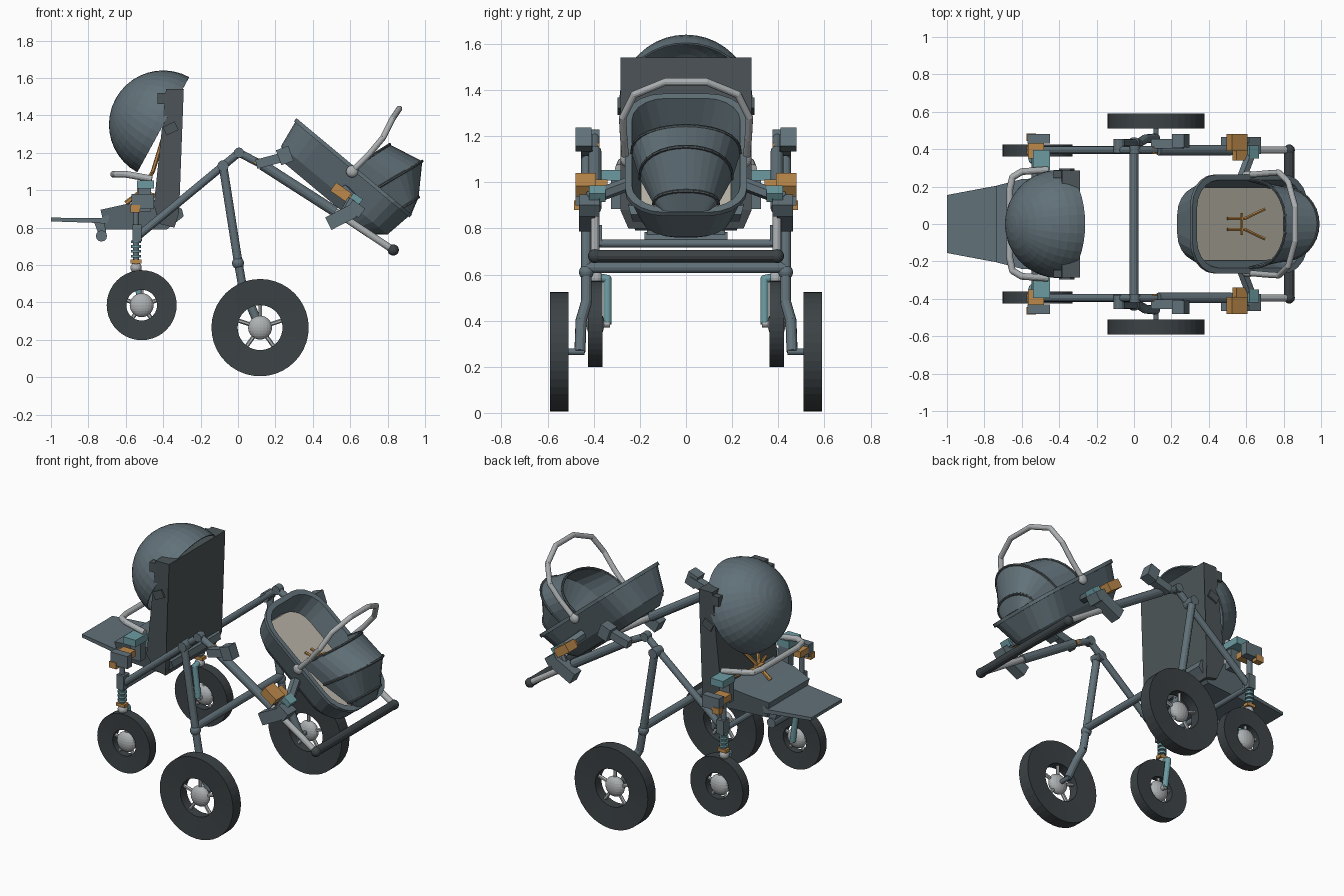
import bpy, bmesh, math
from mathutils import Matrix, Vector

if "Cube" in bpy.data.objects:
    bpy.data.objects.remove(bpy.data.objects["Cube"])


def material(name, rgb):
    m = bpy.data.materials.new(name)
    m.use_nodes = True
    m.diffuse_color = (*rgb, 1)
    m.node_tree.nodes["Principled BSDF"].inputs["Base Color"].default_value = (*rgb, 1)
    return m


SLATE = material("slate", (.12, .165, .19))
CHARCOAL = material("charcoal", (.075, .092, .1))
BLACK = material("tyre black", (.045, .055, .06))
SILVER = material("silver", (.42, .44, .45))
ORANGE = material("orange", (.5, .25, .07))
TEAL = material("teal", (.15, .33, .36))
CREAM = material("cream", (.5, .47, .4))
SIDES = (("left", 1), ("right", -1))


def finish(name, bm, mat, thick=0):
    bmesh.ops.recalc_face_normals(bm, faces=bm.faces)
    me = bpy.data.meshes.new(name)
    bm.to_mesh(me)
    bm.free()
    me.materials.append(mat)
    ob = bpy.data.objects.new(name, me)
    bpy.context.collection.objects.link(ob)
    if thick:
        ob.modifiers.new("thickness", "SOLIDIFY").thickness = thick
    return ob


def tube(name, pts, r, mat, sides=12):
    """Round bar through the points, with ball joints at the bends."""
    bm = bmesh.new()
    pts = [Vector(p) for p in pts]
    for a, b in zip(pts, pts[1:]):
        rot = (b - a).to_track_quat('Z', 'Y').to_matrix().to_4x4()
        bmesh.ops.create_cone(bm, cap_ends=True, segments=sides, radius1=r, radius2=r,
                              depth=(b - a).length, matrix=Matrix.Translation((a + b) / 2) @ rot)
    for p in pts[1:-1]:
        bmesh.ops.create_uvsphere(bm, u_segments=sides, v_segments=8, radius=r,
                                  matrix=Matrix.Translation(p))
    return finish(name, bm, mat)


def ball(name, c, r, mat, flat=1):
    bm = bmesh.new()
    bmesh.ops.create_uvsphere(bm, u_segments=20, v_segments=12, radius=r,
                              matrix=Matrix.Translation(c) @ Matrix.Diagonal((1, flat, 1, 1)))
    return finish(name, bm, mat)


def box(name, c, size, mat, tilt=0):
    """Box whose x end is raised by tilt degrees."""
    bm = bmesh.new()
    bmesh.ops.create_cube(bm, size=1, matrix=Matrix.Translation(c) @
                          Matrix.Rotation(-math.radians(tilt), 4, 'Y') @ Matrix.Diagonal((*size, 1)))
    return finish(name, bm, mat)


def loft(name, rings, mat, closed=True, cap=(), loop=False, matrix=Matrix(), thick=0):
    bm = bmesh.new()
    vs = [[bm.verts.new(matrix @ Vector(p)) for p in ring] for ring in rings]
    for a, b in zip(vs, vs[1:] + (vs[:1] if loop else [])):
        for i in range(len(a) if closed else len(a) - 1):
            j = (i + 1) % len(a)
            bm.faces.new((a[i], a[j], b[j], b[i]))
    for k in cap:
        bm.faces.new(vs[k])
    return finish(name, bm, mat, thick)


def slab(name, profile, mat):
    """Side profile of (x, z, half width) points, closed across y."""
    rings = [[(x, s * w, z) for x, z, w in profile] for s in (-1, 1)]
    return loft(name, rings, mat, cap=(0, 1))


def wheel(name, x, y, z, r, hole, half, spokes):
    prof = ((r, -half), (r, half), (hole, half * .8), (hole, -half * .8))
    angles = [math.tau * i / 40 for i in range(40)]
    loft(name + "_tyre", [[(x + q * math.cos(a), y + h, z + q * math.sin(a)) for a in angles]
                          for q, h in prof], BLACK, loop=True)
    ball(name + "_hub", (x, y, z), .064, SILVER, .6)
    for k in range(spokes):
        a = math.tau * (k + .25) / spokes
        d = Vector((math.cos(a), 0, math.sin(a)))
        c = Vector((x, y, z))
        tube(f"{name}_spoke_{k}", (c + d * .03, c + d * (hole + .01)), .011, SILVER, 6)


# Running gear, frame and adapters, one set per side
for side, s in SIDES:
    def n(part):
        return f"{part}_{side}"
    wheel(n("large_wheel"), .118, s * .55, .265, .26, .12, .04, 5)
    wheel(n("small_wheel"), -.515, s * .393, .385, .187, .082, .032, 5)
    # Large wheel leg
    tube(n("leg"), ((-.08, s * .432, 1.13), (0, s * .432, .62), (.025, s * .432, .48)), .023, SLATE)
    tube(n("leg_foot"), ((.025, s * .432, .48), (.06, s * .455, .40), (.118, s * .46, .265)), .024, SLATE)
    tube(n("axle"), ((.118, s * .44, .265), (.118, s * .55, .265)), .014, SLATE)
    ball(n("leg_collar"), (0, s * .432, .61), .032, SLATE)
    # Folding frame bars
    tube(n("frame_bar"), ((-.54, s * .395, .75), (-.08, s * .395, 1.13), (.005, s * .395, 1.2),
                          (.12, s * .395, 1.14)), .021, SLATE)
    tube(n("hinge"), ((.005, s * .375, 1.2), (.005, s * .42, 1.2)), .028, SLATE)
    tube(n("leg_hinge"), ((-.08, s * .38, 1.13), (-.08, s * .455, 1.13)), .03, SLATE)
    tube(n("handle_arm"), ((.13, s * .395, 1.135), (.52, s * .395, .885)), .028, SLATE)
    tube(n("handle_slider"), ((.5, s * .395, .898), (.83, s * .395, .68)), .019, SILVER)
    ball(n("handle_end"), (.83, s * .395, .68), .03, BLACK)
    # Upper and lower frame adapters
    box(n("upper_adapter"), (.18, s * .43, 1.16), (.17, .05, .05), SLATE, 15)
    box(n("upper_adapter_block"), (.25, s * .445, 1.185), (.07, .07, .085), SLATE, 20)
    box(n("hinge_button"), (.105, s * .395, 1.15), (.03, .04, .03), ORANGE, -35)
    box(n("lower_adapter"), (.55, s * .43, .855), (.15, .07, .075), SLATE, 27)
    box(n("lower_adapter_block"), (.63, s * .42, .9), (.08, .09, .06), SLATE, -35)
    # Basket mount
    box(n("basket_clip"), (.55, s * .435, .99), (.1, .09, .055), ORANGE, -35)
    box(n("basket_clip_tab"), (.57, s * .37, .975), (.08, .06, .035), ORANGE, -35)
    box(n("basket_catch"), (.63, s * .385, .95), (.06, .07, .045), TEAL, -35)
    tube(n("basket_arm"), ((.57, s * .23, 1.0), (.63, s * .39, .94)), .03, SLATE, 6)
    tube(n("basket_post"), ((.61, s * .41, .95), (.56, s * .42, .86)), .025, SLATE, 8)
    # Seat mount
    box(n("seat_clip"), (-.525, s * .40, .945), (.085, .1, .04), ORANGE)
    box(n("seat_clip_block"), (-.51, s * .455, .94), (.12, .05, .08), SLATE)
    box(n("seat_clip_tab"), (-.55, s * .465, .9), (.05, .04, .04), ORANGE)
    box(n("seat_bracket"), (-.495, s * .335, 1.03), (.09, .12, .045), TEAL)
    box(n("seat_strut"), (-.5, s * .3, .96), (.07, .05, .15), SLATE)
    # Suspension fork of the small wheel
    tube(n("fork_post"), ((-.545, s * .395, .6), (-.545, s * .395, .93)), .017, SLATE)
    box(n("fork_block"), (-.54, s * .395, .77), (.05, .06, .09), SLATE)
    for k in range(4):
        z = .64 + k * .026
        tube(n(f"spring_{k}"), ((-.545, s * .395, z), (-.545, s * .395, z + .014)), .027, TEAL)
    box(n("fork_button"), (-.545, s * .395, .618), (.06, .04, .02), ORANGE)
    ball(n("fork_ball"), (-.545, s * .39, .585), .03, SILVER)
    tube(n("fork_arm"), ((-.545, s * .39, .59), (-.545, s * .34, .58), (-.52, s * .34, .385)), .018, TEAL)
    tube(n("fork_axle"), ((-.515, s * .33, .385), (-.515, s * .40, .385)), .014, SILVER)
    # Seat details
    box(n("backrest_wing"), (-.405, s * .265, 1.49), (.05, .04, .06), CHARCOAL)
    box(n("backrest_hook"), (-.36, s * .29, 1.33), (.07, .012, .05), CHARCOAL, 25)
    tube(n("shoulder_strap"), ((-.40, s * .08, 1.28), (-.455, s * .07, 1.1), (-.52, 0, .99)), .011, ORANGE, 6)
    tube(n("lap_strap"), ((-.44, s * .18, .97), (-.52, 0, .99)), .011, ORANGE, 6)

# Cross bars
tube("handle_grip", ((.83, -.385, .68), (.83, .385, .68)), .027, BLACK)
tube("main_cross_bar", ((0, -.43, .63), (0, .43, .63)), .024, SLATE)
tube("front_cross_bar", ((-.53, -.385, .735), (-.53, .385, .735)), .017, SLATE)

# Upright seat
slab("backrest", ((-.385, 1.54, .285), (-.29, 1.54, .285), (-.315, .88, .285), (-.34, .8, .25),
                  (-.42, .82, .25), (-.45, .92, .285)), CHARCOAL)
slab("seat_base", ((-.735, .895, .205), (-.6, .925, .24), (-.42, .95, .25), (-.3, .9, .25),
                   (-.29, .86, .24), (-.38, .79, .22), (-.71, .79, .19)), SLATE)
slab("footrest", ((-1, .853, .155), (-.73, .85, .205), (-.68, .88, .21), (-.7, .82, .205),
                  (-.76, .825, .2), (-1, .833, .155)), SLATE)
slab("footrest_stem", ((-.77, .83, .17), (-.7, .83, .17), (-.71, .75, .17), (-.74, .75, .17)), SLATE)
tube("footrest_hinge", ((-.73, -.18, .755), (-.73, .18, .755)), .03, SLATE)
bar = ((-.46, .29, 1.06), (-.6, .28, 1.085), (-.65, .25, 1.085), (-.665, .18, 1.085))
tube("bumper_bar", bar + tuple((x, -y, z) for x, y, z in reversed(bar)), .018, SILVER)
tube("crotch_strap", ((-.6, 0, .93), (-.52, 0, .99)), .013, ORANGE, 6)
box("harness_buckle", (-.52, 0, .99), (.04, .06, .04), ORANGE)

# Hemispherical canopy
bm = bmesh.new()
bmesh.ops.create_uvsphere(bm, u_segments=36, v_segments=20, radius=.29)
bmesh.ops.delete(bm, geom=[v for v in bm.verts if v.co.z < -.001], context='VERTS')
tilt = Vector((-.878, 0, .479)).to_track_quat('Z', 'Y').to_matrix().to_4x4()
bm.transform(Matrix.Translation((-.4, 0, 1.35)) @ tilt)
finish("canopy", bm, SLATE, .008)

# Tilted carry basket, built in its own frame with the rim at height zero
BASKET = Matrix.Translation((.6175, 0, 1.1225)) @ Matrix.Rotation(math.radians(39.8), 4, 'Y')


def rounded(a, b, r, h):
    ring = []
    for k, (sx, sy) in enumerate(((1, 1), (-1, 1), (-1, -1), (1, -1))):
        for i in range(6):
            t = (k + i / 5) * math.pi / 2
            ring.append((sx * (a - r) + r * math.cos(t), sy * (b - r) + r * math.sin(t), h))
    return ring


loft("basket_shell", [rounded(.3, .15, .1, -.22), rounded(.37, .2, .15, -.16), rounded(.394, .255, .17, -.015),
                      rounded(.402, .265, .17, -.015), rounded(.402, .265, .17, .006),
                      rounded(.37, .235, .15, .006), rounded(.345, .195, .13, -.14)],
     SLATE, cap=(0, 6), matrix=BASKET)
loft("mattress", [rounded(.345, .195, .13, -.145), rounded(.335, .195, .12, -.12)],
     CREAM, cap=(0, 1), matrix=BASKET)


def arch(base, tip, high, wide):
    ring = []
    for i in range(17):
        t = math.pi * i / 16
        up = math.sin(t) ** .8
        ring.append((base + up * (tip - base), wide * math.cos(t), up * high))
    return ring


# Folding hood with raised hoops
hoops = (arch(0, .07, .217, .235), arch(.17, .262, .26, .2), arch(.34, .37, .1, .14), arch(.39, .398, .008, .1))
loft("hood", hoops, SLATE, closed=False, matrix=BASKET, thick=.008)
for k in range(3):
    tube(f"hood_hoop_{k}", [BASKET @ Vector(p) for p in hoops[k]], .008, CHARCOAL, 6)

# Carry handle and basket harness
half = ((.61, .262, 1.1), (.7, .27, 1.19), (.775, .275, 1.28), (.825, .225, 1.38), (.862, .09, 1.435))
tube("carry_handle", half + tuple((x, -y, z) for x, y, z in reversed(half)), .016, SILVER)
for side, s in SIDES:
    ball(f"carry_handle_pivot_{side}", (.61, s * .262, 1.1), .032, SILVER, .7)
    tube(f"basket_strap_{side}", [BASKET @ Vector(p) for p in
                                  ((-.07, s * .03, -.1), (.02, s * .03, -.06), (.13, s * .08, -.03))],
         .009, ORANGE, 6)
tube("basket_strap_link", [BASKET @ Vector((0, y, -.065)) for y in (-.06, .06)], .009, ORANGE, 6)
